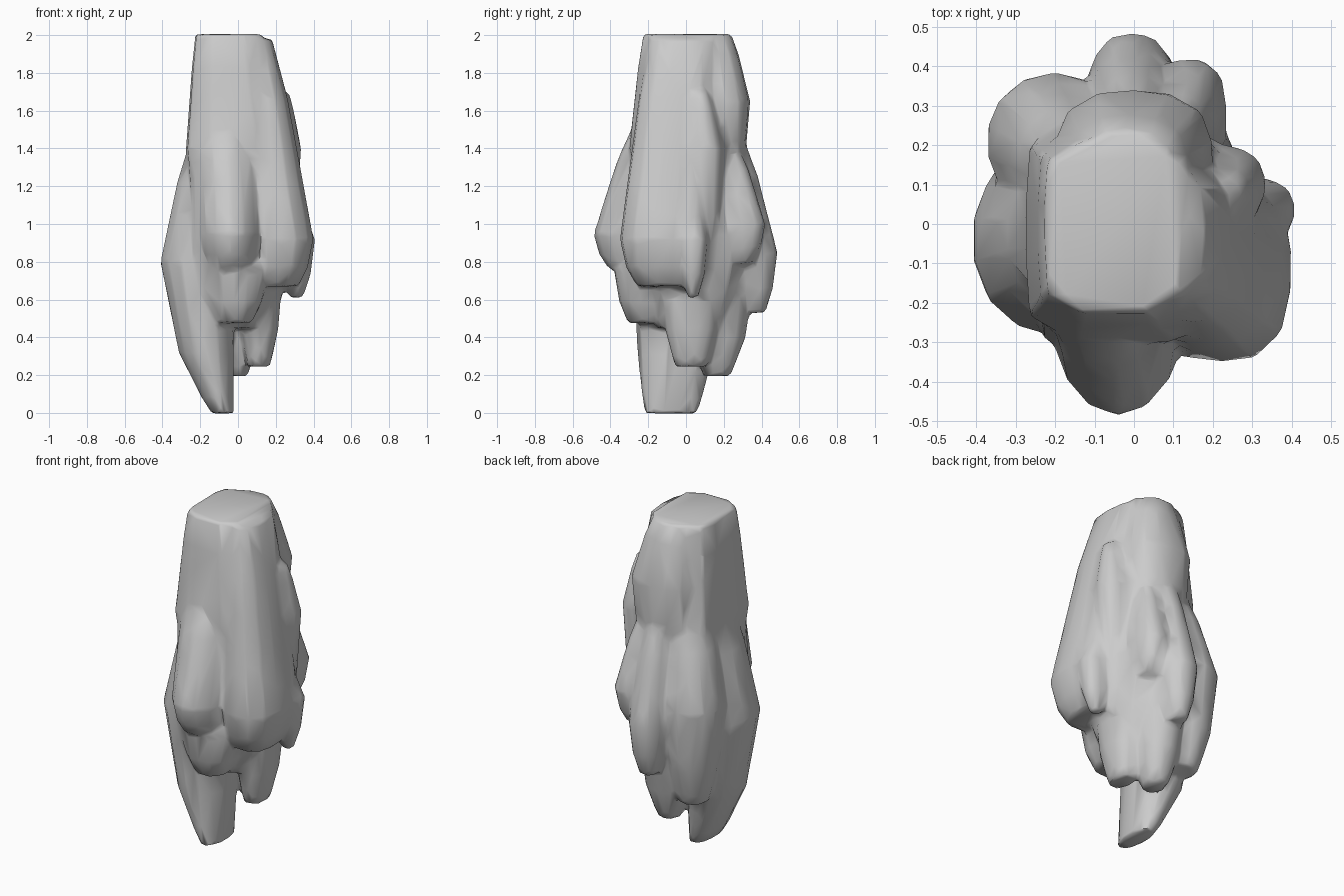
import bpy, bmesh, math

if "Cube" in bpy.data.objects:
    bpy.data.objects.remove(bpy.data.objects["Cube"])

SIDES = 14


def ring(bm, box, z, power):
    """One rounded-box section; box is (x0, x1, y0, y1)."""
    x0, x1, y0, y1 = box
    verts = []
    for i in range(SIDES):
        a = math.tau * (i + .5) / SIDES
        c, s = math.cos(a), math.sin(a)
        r = (abs(c) ** power + abs(s) ** power) ** (-1 / power) / 2
        verts.append(bm.verts.new(((x0 + x1) / 2 + (x1 - x0) * c * r,
                                   (y0 + y1) / 2 + (y1 - y0) * s * r, z)))
    return verts


def mix(a, b, t):
    return [p + (q - p) * t for p, q in zip(a, b)]


rock = bmesh.new()


def lobe(box, heights, foot=.5, pull=.9, top=None, power=2.4, tip=None):
    """Hanging rock lobe: widest at box, leaning into the axis above, tapering below.
    heights = top, widest, bottom; foot = size of the tip; pull = tip offset kept."""
    z_top, z_wide, z_low = heights
    top = top or [v * .65 for v in box]
    x0, x1, y0, y1 = box
    cx, cy = (x0 + x1) / 2 * pull, (y0 + y1) / 2 * pull
    hx, hy = (x1 - x0) / 2 * foot, (y1 - y0) / 2 * foot
    tip = tip or (cx - hx, cx + hx, cy - hy, cy + hy)
    loops = []
    for t in (0, .3, 1):            # swelling shoulder
        loops.append(ring(rock, mix(top, box, t ** .8), z_top + (z_wide - z_top) * t, power))
    for t in (.6, .9, 1):           # rounded-off hanging end
        loops.append(ring(rock, mix(box, tip, t ** 2), z_wide + (z_low - z_wide) * t, power))
    for a, b in zip(loops, loops[1:]):
        for i in range(SIDES):
            j = (i + 1) % SIDES
            rock.faces.new((a[j], a[i], b[i], b[j]))
    rock.faces.new(loops[0])
    rock.faces.new(loops[-1][::-1])


# boxy central column with the flat top, the bulge on its upper back, and the swollen middle
lobe((-.275, .23, -.3, .27), (2.005, 1.4, .45), top=(-.225, .125, -.225, .21), power=6)
lobe((-.2, .2, 0, .34), (2.005, 1.65, 1.25), .75, top=(-.14, .1, 0, .24), power=2.7)
lobe((-.33, .29, -.28, .36), (1.5, .95, .45), .6, power=2.2)

# front buttress, its left shoulder and the lower tip
lobe((-.21, .13, -.49, 0), (1.5, .95, .76), .75, top=(-.24, .1, -.29, 0), power=1.9)
lobe((-.25, .05, -.34, 0), (1.5, .88, .5), .6, top=(-.25, 0, -.27, 0), power=3)
lobe((-.2, .16, -.38, 0), (1, .75, .475), pull=1.1)

# right-hand buttresses and tips
lobe((.05, .4, -.35, .12), (1.98, .92, .67), .65, top=(0, .18, -.19, .15), power=2.8)
lobe((.18, .41, -.05, .12), (1.2, .92, .61), .3, 1.05)
lobe((.1, .335, 0, .2), (1.7, 1.4, .75), .6, top=(.14, .27, .02, .12))
lobe((0, .24, -.14, .2), (1.15, .75, .245))

# back lobes
lobe((.04, .235, .12, .42), (1.42, 1, .79), .7, power=3)
lobe((-.12, .11, .1, .485), (1.43, .85, .53), pull=1.1, power=2.7)
lobe((-.16, .14, 0, .36), (1, .7, .195), .4)

# left lobes; the root reaches the ground
lobe((-.375, -.03, .03, .385), (1.43, .95, .34), .5, power=2.1)
lobe((-.415, -.02, -.28, .2), (1.4, .8, -.003), power=2, tip=(-.14, -.02, -.22, .06))

# fuse the lobes into one rock, soften the creases, then coarsen to broad facets
mesh = bpy.data.meshes.new("hanging_rock")
rock.to_mesh(mesh)
rock.free()
ob = bpy.data.objects.new("hanging_rock", mesh)
bpy.context.collection.objects.link(ob)
fuse = ob.modifiers.new("fuse", 'REMESH')
fuse.mode = 'VOXEL'
fuse.voxel_size = .013
soften = ob.modifiers.new("soften", 'SMOOTH')
soften.factor = .5
soften.iterations = 10
facet = ob.modifiers.new("facet", 'DECIMATE')
facet.ratio = .025
ob.select_set(True)
bpy.context.view_layer.objects.active = ob
for name in ("fuse", "soften", "facet"):
    bpy.ops.object.modifier_apply(modifier=name)

# soft stone shading with only the hard edges kept
bpy.ops.object.shade_smooth_by_angle(angle=math.radians(55))
